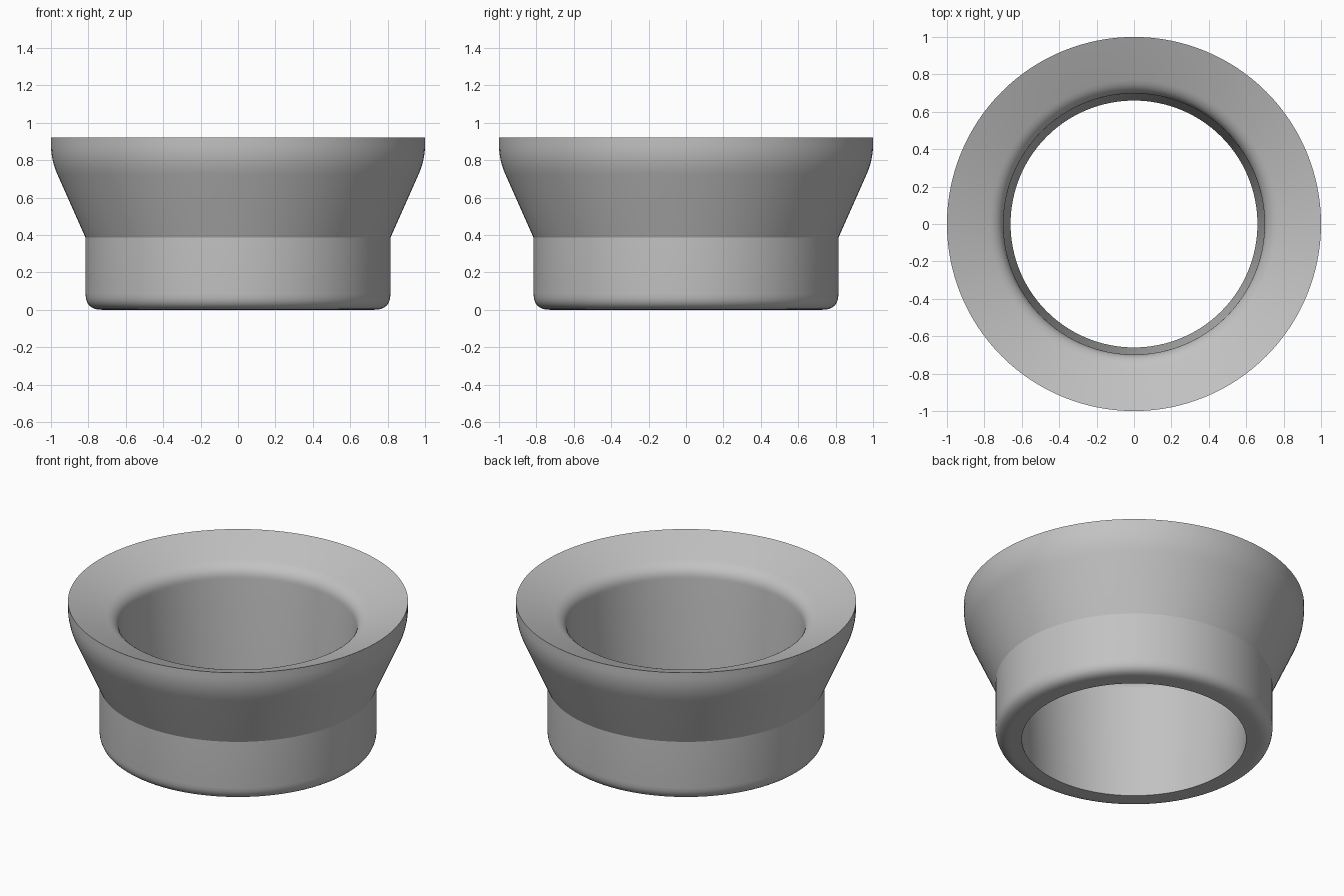
import bpy, bmesh, math
from mathutils import Vector

if "Cube" in bpy.data.objects:
    bpy.data.objects.remove(bpy.data.objects["Cube"])

SEGMENTS = 128


def fillet(start, corner, end, steps=8):
    """Rounded corner as (radius, height) points."""
    a, b, c = Vector(start), Vector(corner), Vector(end)
    pts = []
    for i in range(steps + 1):
        t = i / steps
        pts.append((1 - t) ** 2 * a + 2 * t * (1 - t) * b + t * t * c)
    return [(p.x, p.y) for p in pts]


# Closed wall section, from the bottom of the bore round the outside
profile = [(0.66, 0.0)]
profile += fillet((0.73, 0.0), (0.815, 0.0), (0.815, 0.085))   # rounded foot
profile += [(0.815, 0.385)]                                    # collar top
profile += fillet((0.964, 0.72), (1.0, 0.80), (1.0, 0.88))     # flare into rim
profile += [(1.0, 0.92)]                                       # rim edge
profile += fillet((0.77, 0.832), (0.70, 0.805), (0.698, 0.74)) # dish into bore

# Revolve the section into a ring
bm = bmesh.new()
rings = []
for s in range(SEGMENTS):
    a = 2 * math.pi * s / SEGMENTS
    rings.append([bm.verts.new((r * math.cos(a), r * math.sin(a), z))
                  for r, z in profile])
n = len(profile)
for s in range(SEGMENTS):
    r0, r1 = rings[s], rings[(s + 1) % SEGMENTS]
    for i in range(n):
        j = (i + 1) % n
        bm.faces.new((r0[i], r1[i], r1[j], r0[j]))
bmesh.ops.recalc_face_normals(bm, faces=bm.faces[:])
mesh = bpy.data.meshes.new("flared_ring")
bm.to_mesh(mesh)
bm.free()

ring = bpy.data.objects.new("flared_ring", mesh)
bpy.context.collection.objects.link(ring)

grey = bpy.data.materials.new("grey")
grey.diffuse_color = (0.54, 0.54, 0.54, 1)
grey.use_nodes = True
grey.node_tree.nodes["Principled BSDF"].inputs["Base Color"].default_value = grey.diffuse_color
mesh.materials.append(grey)

# Smooth walls, sharp rim, collar and bore edges
bpy.context.view_layer.objects.active = ring
ring.select_set(True)
bpy.ops.object.shade_smooth_by_angle(angle=math.radians(20))
